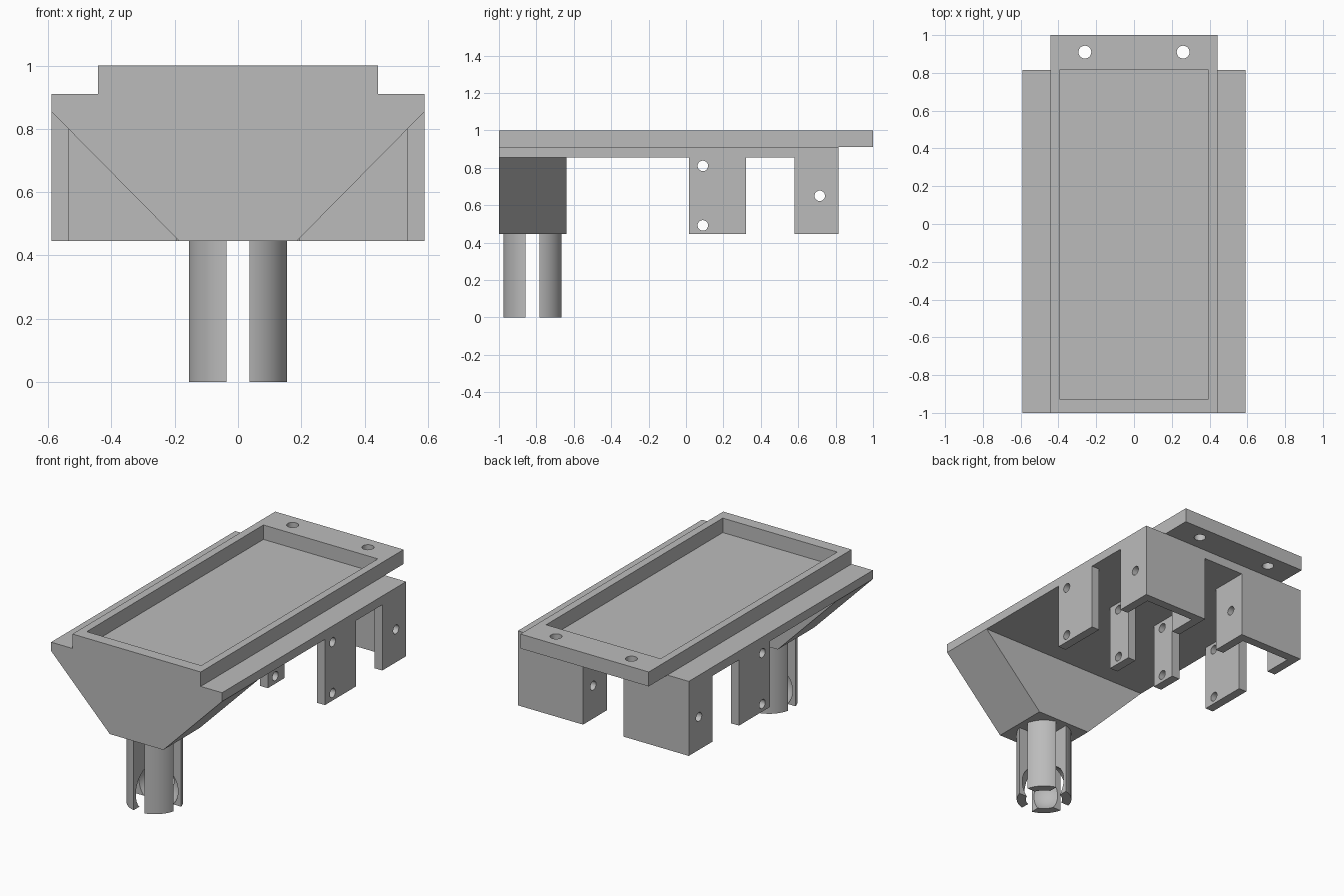
import bpy, bmesh, math
from mathutils import Matrix, Vector

old = bpy.data.objects.get("Cube")
if old:
    bpy.data.objects.remove(old, do_unlink=True)

# Single plain material
grey = bpy.data.materials.new("matte grey")
grey.use_nodes = True
COLOUR = (0.5, 0.5, 0.5, 1)
grey.diffuse_color = COLOUR
grey.node_tree.nodes["Principled BSDF"].inputs["Base Color"].default_value = COLOUR


def finish(name, bm):
    bmesh.ops.recalc_face_normals(bm, faces=bm.faces)
    mesh = bpy.data.meshes.new(name)
    bm.to_mesh(mesh)
    bm.free()
    mesh.materials.append(grey)
    obj = bpy.data.objects.new(name, mesh)
    bpy.context.collection.objects.link(obj)
    return obj


def prism(name, profile, y0, y1):
    """Extrude an x-z outline along y."""
    bm = bmesh.new()
    face = bm.faces.new([bm.verts.new((x, y0, z)) for x, z in profile])
    ext = bmesh.ops.extrude_face_region(bm, geom=[face])
    verts = [g for g in ext["geom"] if isinstance(g, bmesh.types.BMVert)]
    bmesh.ops.translate(bm, verts=verts, vec=(0, y1 - y0, 0))
    return finish(name, bm)


def box(name, x0, x1, y0, y1, z0, z1):
    return prism(name, [(x0, z0), (x1, z0), (x1, z1), (x0, z1)], y0, y1)


def rod(name, centre, radius, length, axis="Z", sides=32):
    bm = bmesh.new()
    turn = Matrix.Rotation(math.pi / 2, 4, "Y") if axis == "X" else Matrix()
    bmesh.ops.create_cone(bm, cap_ends=True, segments=sides, radius1=radius,
                          radius2=radius, depth=length,
                          matrix=Matrix.Translation(centre) @ turn)
    return finish(name, bm)


def ball(name, centre, radius):
    bm = bmesh.new()
    bmesh.ops.create_uvsphere(bm, u_segments=48, v_segments=24, radius=radius,
                              matrix=Matrix.Translation(centre))
    return finish(name, bm)


def activate(obj):
    bpy.ops.object.select_all(action="DESELECT")
    obj.select_set(True)
    bpy.context.view_layer.objects.active = obj


def cut(obj, cutters):
    """Subtract each cutter, then discard it."""
    activate(obj)
    for cutter in cutters:
        mod = obj.modifiers.new("cut", "BOOLEAN")
        mod.operation, mod.solver, mod.object = "DIFFERENCE", "EXACT", cutter
        bpy.ops.object.modifier_apply(modifier=mod.name)
        bpy.data.objects.remove(cutter, do_unlink=True)
    activate(obj)
    bpy.ops.object.shade_smooth_by_angle(angle=math.radians(30))


HALF, BACK, WALL = 0.59, 0.815, 0.055      # plate half width, rear edge, wall thickness
LOW, UNDER, STEP = 0.445, 0.855, 0.91      # panel bottoms, plate underside, plate top

# Tray: wide floor plate with a raised rim that overhangs at the rear
box("floor_plate", -HALF, HALF, -1, BACK, UNDER, STEP)
rim = box("tray_rim", -0.443, 0.443, -1, 1, STEP, 1)
cut(rim, [box("recess", -0.395, 0.395, -0.927, BACK, 0.8, 1.1)]
    + [rod("screw_hole", (s * 0.26, 0.91, 0.95), 0.034, 0.4) for s in (-1, 1)])

# Tapered front block
prism("front_block", [(-HALF, UNDER), (-0.185, LOW), (0.185, LOW), (HALF, UNDER)],
      -1, -0.64)

# Split socket: round post with a ball cavity and two crossing slots
CY, SLOT = -0.82, 0.037
post = rod("split_socket_post", (0, CY, LOW / 2), 0.16, LOW, sides=64)
cut(post, [ball("cavity", (0, CY, 0.09), 0.14),
           box("slot_y", -SLOT, SLOT, CY - 1, CY + 1, -0.1, LOW + 0.1),
           box("slot_x", -1, 1, CY - SLOT, CY + SLOT, -0.1, LOW + 0.1)])

# Hanging panels and rear U brackets, mirrored left and right
INNER = 0.14
for s, side in ((1, "left"), (-1, "right")):
    def span(a, b):
        return sorted((s * a, s * b))

    for kind, a, y1 in (("outer", HALF - WALL, 0.32), ("inner", INNER, 0.18)):
        xs = span(a, a + WALL)
        mid = sum(xs) / 2
        panel = box(f"{side}_{kind}_panel", *xs, 0.015, y1, LOW, UNDER)
        cut(panel, [rod("pin_hole", (mid, 0.09, z), 0.028, 0.2, "X")
                    for z in (0.492, 0.81)])
        cheek = box(f"{side}_{kind}_bracket_cheek", *xs, 0.58, BACK - WALL, LOW, UNDER)
        cut(cheek, [rod("pin_hole", (mid, 0.715, 0.65), 0.028, 0.2, "X")])
    box(f"{side}_bracket_back", *span(INNER, HALF), BACK - WALL, BACK, LOW, UNDER)
